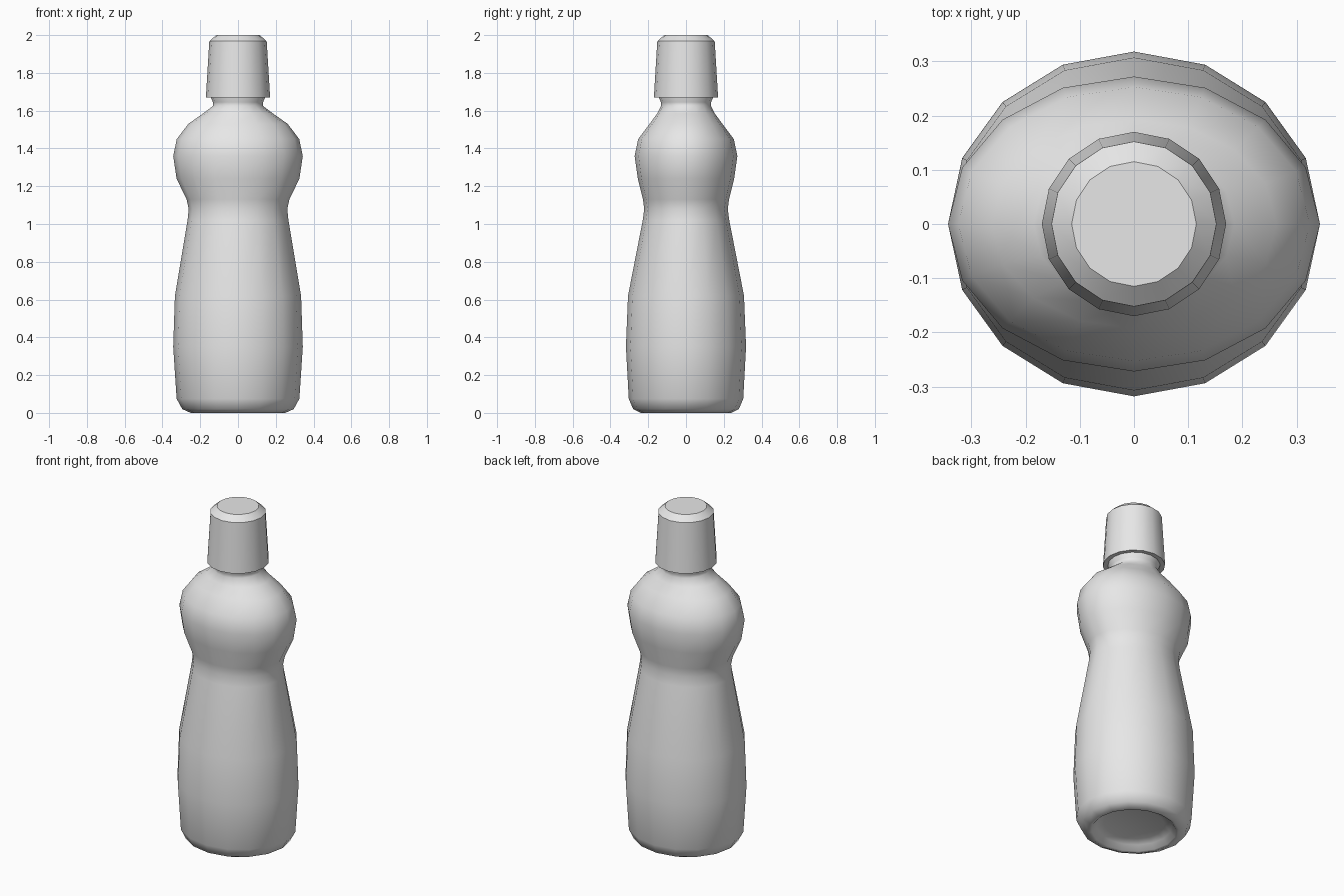
import bpy, bmesh, math

if "Cube" in bpy.data.objects:
    bpy.data.objects.remove(bpy.data.objects["Cube"])

SIDES = 16
grey = bpy.data.materials.new("plain grey")
grey.diffuse_color = (0.8, 0.8, 0.8, 1)
grey.use_nodes = True
grey.node_tree.nodes["Principled BSDF"].inputs["Base Color"].default_value = grey.diffuse_color


def loft(name, rings, angle):
    """Stack elliptical rings (half width, half depth, height) and close both ends."""
    bm = bmesh.new()
    loops = []
    for rx, ry, z in rings:
        loops.append([bm.verts.new((rx * math.cos(2 * math.pi * i / SIDES),
                                    ry * math.sin(2 * math.pi * i / SIDES), z))
                      for i in range(SIDES)])
    for a, b in zip(loops, loops[1:]):
        for i in range(SIDES):
            j = (i + 1) % SIDES
            bm.faces.new((a[i], a[j], b[j], b[i]))
    bm.faces.new(loops[0][::-1])
    bm.faces.new(loops[-1])
    bmesh.ops.recalc_face_normals(bm, faces=bm.faces)
    mesh = bpy.data.meshes.new(name)
    bm.to_mesh(mesh)
    bm.free()
    mesh.materials.append(grey)
    obj = bpy.data.objects.new(name, mesh)
    bpy.context.collection.objects.link(obj)
    bpy.ops.object.select_all(action='DESELECT')
    obj.select_set(True)
    bpy.context.view_layer.objects.active = obj
    bpy.ops.object.shade_smooth_by_angle(angle=math.radians(angle))
    return obj


# bottle body: recessed base, belly, waist, bulge, shoulder and neck
loft("bottle_body", [
    (0.17, 0.16, 0.045),
    (0.21, 0.20, 0.03),
    (0.235, 0.225, 0.003),
    (0.25, 0.24, 0.0),
    (0.295, 0.28, 0.02),
    (0.325, 0.303, 0.075),
    (0.343, 0.318, 0.35),
    (0.334, 0.307, 0.62),
    (0.267, 0.229, 1.02),
    (0.261, 0.221, 1.08),
    (0.272, 0.228, 1.13),
    (0.325, 0.255, 1.24),
    (0.343, 0.272, 1.36),
    (0.324, 0.253, 1.45),
    (0.263, 0.193, 1.53),
    (0.185, 0.152, 1.585),
    (0.132, 0.132, 1.625),
    (0.133, 0.133, 1.645),
    (0.143, 0.143, 1.668),
    (0.143, 0.143, 1.69),
], 60)

# tapered screw cap with a bevelled top
loft("cap", [
    (0.140, 0.140, 1.672),
    (0.170, 0.170, 1.67),
    (0.152, 0.152, 1.968),
    (0.115, 0.115, 2.0),
], 30)
